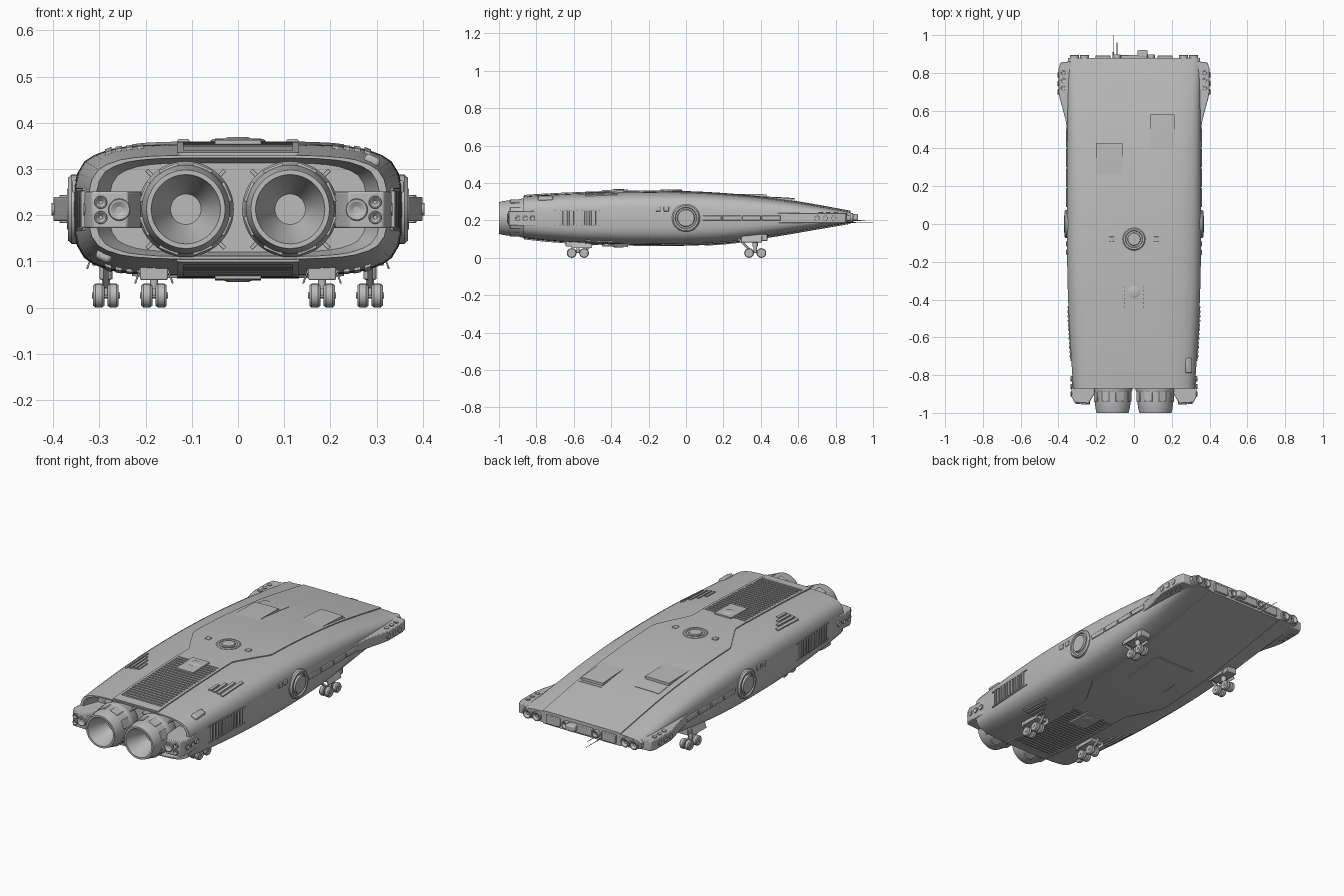
import bpy, bmesh, math
from mathutils import Vector, Euler

if "Cube" in bpy.data.objects:
    bpy.data.objects.remove(bpy.data.objects["Cube"])

grey = bpy.data.materials.new("hull_grey")
grey.diffuse_color = (0.5, 0.5, 0.5, 1)
grey.use_nodes = True
grey.node_tree.nodes["Principled BSDF"].inputs["Base Color"].default_value = grey.diffuse_color
MID = 0.213


# ---------- helpers ----------
def finish(name, bm, bevel=0):
    bmesh.ops.recalc_face_normals(bm, faces=bm.faces)
    me = bpy.data.meshes.new(name)
    bm.to_mesh(me)
    bm.free()
    me.materials.append(grey)
    ob = bpy.data.objects.new(name, me)
    bpy.context.collection.objects.link(ob)
    if bevel:
        m = ob.modifiers.new("bevel", 'BEVEL')
        m.width, m.segments, m.limit_method = bevel, 2, 'ANGLE'
    return ob


def loft(name, rings, bevel=0):
    bm = bmesh.new()
    vs = [[bm.verts.new(p) for p in r] for r in rings]
    n = len(vs[0])
    for a, b in zip(vs, vs[1:]):
        for i in range(n):
            j = (i + 1) % n
            bm.faces.new((a[i], a[j], b[j], b[i]))
    bm.faces.new(vs[0])
    bm.faces.new(vs[-1])
    return finish(name, bm, bevel)


def box(name, loc, size, rot=(0, 0, 0), bevel=0.003):
    bm = bmesh.new()
    bmesh.ops.create_cube(bm, size=1)
    e = Euler(rot).to_matrix()
    for v in bm.verts:
        v.co = e @ Vector([a * b for a, b in zip(v.co, size)]) + Vector(loc)
    return finish(name, bm, bevel)


def turn(name, loc, axis, profile, n=24):
    q = Vector(axis).to_track_quat('Z', 'Y')
    return loft(name, [[Vector(loc) + q @ Vector((r * math.cos(2 * math.pi * i / n),
                r * math.sin(2 * math.pi * i / n), h)) for i in range(n)] for r, h in profile])


def lamp(name, loc, axis, r, d):
    # short tube with a sunken conical lens
    turn(name, loc, axis, [(r, -d), (r, d * .8), (r * .92, d), (r * .75, d), (r * .3, d * .2)], 20)


def prism(name, pts, z0, z1, bevel=0.004):
    return loft(name, [[(x, y, z) for x, y in pts] for z in (z0, z1)], bevel)


# ---------- hull: stations are y, half width, top z, bottom z ----------
ST = [(-.87, .322, .33, .105), (-.75, .33, .338, .092), (-.55, .342, .347, .078),
      (-.3, .352, .354, .07), (0, .355, .352, .07), (.25, .355, .338, .085),
      (.5, .352, .312, .122), (.7, .35, .28, .156), (.88, .35, .247, .187)]
SEC = [(0, 1), (.37, 1), (.57, .985), (.7, .955), (.79, .915), (.88, .83), (.94, .73),
       (.983, .55), (1, .35), (1, 0)]


def station(y):
    y = min(max(y, ST[0][0]), ST[-1][0])
    i = max(k for k in range(len(ST) - 1) if ST[k][0] <= y)
    a, b = ST[i], ST[i + 1]
    p, q = ST[max(i - 1, 0)], ST[min(i + 2, len(ST) - 1)]
    d = b[0] - a[0]
    t = (y - a[0]) / d
    out = []
    for k in (1, 2, 3):
        m0 = (b[k] - p[k]) / (b[0] - p[0]) * d
        m1 = (q[k] - a[k]) / (q[0] - a[0]) * d
        out.append((2*t**3 - 3*t*t + 1) * a[k] + (t**3 - 2*t*t + t) * m0
                   + (3*t*t - 2*t**3) * b[k] + (t**3 - t*t) * m1)
    return out


def ring(y, s=1, at=None):
    w, zt, zb = station(y)
    top = [(x * w * s, MID + z * (zt - MID) * s) for x, z in SEC]
    bot = [(x * w * s, MID - z * (MID - zb) * s) for x, z in SEC[-2::-1]]
    half = top + bot
    pts = half + [(-x, z) for x, z in half[-2:0:-1]]
    return [(x, y if at is None else at, z) for x, z in pts]


def surf(x, y, side):
    # height of the hull skin on its upper (1) or lower (-1) side
    w, zt, zb = station(y)
    h = zt - MID if side > 0 else MID - zb
    f = min(abs(x) / w, .9999)
    for (x0, z0), (x1, z1) in zip(SEC, SEC[1:]):
        if x0 <= f < x1:
            return MID + side * h * (z0 + (z1 - z0) * (f - x0) / (x1 - x0))
    return MID


def patch(name, ys, left, right, side=1, lift=lambda y: .005):
    # raised plate that follows the hull skin
    rings = []
    for y in ys:
        a, b = left(y), right(y)
        xs = [a + (b - a) * i / 8 for i in range(9)]
        up = [(x, y, surf(x, y, side) + side * lift(y)) for x in xs]
        dn = [(x, y, surf(x, y, side) - side * .008) for x in reversed(xs)]
        rings.append(up + dn)
    return loft(name, rings)


def rect(name, x0, x1, y0, y1, side=1, lift=.005, n=6):
    patch(name, [y0 + (y1 - y0) * i / n for i in range(n + 1)],
          lambda y: x0, lambda y: x1, side, lambda y: lift)


ys = [-.87 + 1.75 * i / 48 for i in range(49)]
loft("hull", [ring(-.87, .86, -.79), ring(-.87, .95)] + [ring(y) for y in ys])

# ---------- centre plates, ribbed decks and hatches, above and below ----------
def half(y):
    return .13 + .1 * min(max((y + .23) / .18, 0), 1)


for side, tag in ((1, "upper"), (-1, "lower")):
    py = [-.33 + 1.21 * i / 50 for i in range(51)]
    patch(tag + "_centre_plate", py, lambda y: -half(y), half, side)
    for s in (-1, 1):
        a, b = sorted((s * .118, s * .132))
        rect(tag + "_deck_rail", a, b, -.865, -.33, side, .006, 12)
    for i in range(22):
        y = -.80 + i * .0215
        rect(tag + "_deck_slat", -.118, .118, y, y + .012, side, .005, 1)
    rect(tag + "_deck_end", -.118, .118, -.865, -.815, side, .006, 2)
    rect(tag + "_deck_hatch", -.05, .05, -.45, -.31, side, .012)
    turn(tag + "_hatch_dome", (0, -.36, surf(0, -.36, side)), (0, 0, side),
         [(.032, 0), (.032, .012), (.022, .016)])
rect("belly_hatch", -.12, .12, .1, .32, -1, .009)

# top docking ring and its little lights
zr = surf(0, -.08, 1)
turn("top_ring", (0, -.08, zr), (0, 0, 1), [(.06, -.01), (.06, .007), (.055, .011), (.046, .011),
     (.043, .006), (.034, .006), (.032, .012), (.014, .012)], 40)
for s in (-1, 1):
    box("top_light", (s * .118, -.08, surf(.118, -.08, 1) + .004), (.026, .026, .014))

# raised intakes near the thin end
for x0, x1, y0, y1 in ((-.2, -.06, .24, .43), (.085, .215, .38, .58)):
    patch("top_intake", [y0 + (y1 - y0) * i / 8 for i in range(9)], lambda y: x0, lambda y: x1, 1,
          lambda y: .003 + .016 * (y - y0) / (y1 - y0))
    rect("intake_lip", x0, x1, y1 + .01, y1 + .07 * (x0 < 0) + .015, 1, .007, 2)

# ---------- engines ----------
for s in (-1, 1):
    c = (s * .113, -.78, MID)
    turn("engine_nozzle", c, (0, -1, 0), [(.07, 0), (.099, .05), (.1, .11), (.096, .15), (.096, .156),
         (.09, .2), (.085, .22), (.075, .22), (.071, .205), (.025, .09)], 48)
    turn("engine_collar", c, (0, -1, 0), [(.1, .07), (.104, .08), (.104, .1), (.1, .11)], 48)
    for k in range(8):
        a = (k + .5) * math.pi / 4
        box("nozzle_panel", (c[0] + .096 * math.cos(a), -.905, MID + .096 * math.sin(a)),
            (.008, .07, .045), (0, -a, 0))
    for k in range(4):
        a = (k + .5) * math.pi / 2
        box("engine_strut", (c[0] + .105 * math.cos(a), -.82, MID + .105 * math.sin(a)),
            (.03, .06, .008), (0, -a, 0), .001)

for s in (-1, 1):
    # lamp pods beside the engines
    prism("engine_end_pod", [(s * x, y) for x, y in ((.2, -.78), (.325, -.78), (.332, -.91),
          (.315, -.945), (.24, -.95), (.21, -.9))], .172, .251)
    lamp("pod_big_lamp", (s * .257, -.948, .212), (0, -1, 0), .024, .008)
    for z in (.228, .195):
        lamp("pod_small_lamp", (s * .297, -.945, z), (0, -1, 0), .014, .008)
    # lamp pods at the thin end
    prism("thin_end_pod", [(s * x, y) for x, y in ((.3, .45), (.352, .48), (.362, .55), (.392, .66),
          (.4, .7), (.4, .82), (.39, .855), (.3, .865))], .187, .24)
    for i in range(3):
        lamp("pod_top_lamp", (s * .374, .72 + .04 * i, .24), (0, 0, 1), .012, .004)
        lamp("pod_under_lamp", (s * .374, .72 + .04 * i, .187), (0, 0, -1), .012, .004)
        lamp("pod_side_lamp", (s * .4, .7 + .045 * i, .213), (s, 0, 0), .014, .004)
        lamp("engine_pod_side_lamp", (s * .33, -.9 + .04 * i, .213), (s, 0, 0), .014, .005)
    # side docking port
    turn("side_port", (s * .35, 0, MID), (s, 0, 0), [(.075, -.01), (.075, .01), (.068, .018), (.058, .018),
         (.055, .01), (.047, .01), (.044, .02), (.02, .02)], 40)
    for i in range(2):
        box("side_window", (s * .353, -.15 + .045 * i, .262), (.012, .028, .026))
    # side ribs, strips and frames
    for i in range(11):
        y = -.70 + .0235 * i
        box("side_rib", (s * (station(y)[0] + .001), y, .213), (.012, .012, .08), (0, 0, 0), .002)
    for i in range(4):
        box("side_strip", (s * .355, .14 + .105 * i, .213), (.01, .1, .026))
    for z in (.17, .256):
        box("side_rail", (s * .339, -.58, z), (.01, .29, .006), (0, 0, -s * .05), .001)
    # clawed vents on the shoulders
    for side in (1, -1):
        for i in range(4):
            x0 = .205 + .023 * i
            a, b = sorted((s * x0, s * (x0 + .014)))
            rect("shoulder_vent", a, b, -.54, -.47 + .035 * i, side, .006, 4)
    # lamps on the thin end
    for x in (.315, .262):
        lamp("thin_end_lamp", (s * x, .882, .214), (0, 1, 0), .025, .012)
    box("thin_end_block", (s * .165, .882, .214), (.08, .02, .045))
    lamp("thin_end_small_lamp", (s * .09, .885, .214), (0, 1, 0), .02, .012)

# shoulder bump and thin end fittings
box("shoulder_bump", (.29, -.75, surf(.29, -.75, 1)), (.035, .08, .024), (0, .45, 0), .008)
box("shoulder_bump", (-.29, -.75, surf(.29, -.75, -1)), (.035, .08, .024), (0, .45, 0), .008)
box("thin_end_beam", (0, .883, .214), (.14, .024, .04))
box("thin_end_sensor", (.045, .9, .218), (.055, .04, .035), bevel=.008)
turn("antenna", (-.11, .88, .19), (0, 1, 0), [(.003, -.02), (.003, .03), (.0015, .03), (.0012, .12)], 8)
turn("short_antenna", (-.09, .88, .2), (0, 1, 0), [(.002, -.02), (.0015, .08)], 8)

# ---------- landing gear ----------
WHEEL = [(.012, -.012), (.022, -.012), (.026, -.007), (.026, .007), (.022, .012), (.012, .012)]
for gx, gy, lean in ((.286, .37, -1), (.182, -.578, 1)):
    for s in (-1, 1):
        x, zt = s * gx, surf(gx, gy, -1)
        for dy in (-.033, .033):
            for dx in (-.0155, .0155):
                turn("wheel", (x + dx, gy + dy, .026), (1, 0, 0), WHEEL, 20)
            turn("axle", (x, gy + dy, .026), (1, 0, 0), [(.007, -.03), (.007, .03)], 10)
        box("bogie_beam", (x, gy, .034), (.01, .085, .016))
        turn("gear_leg", (x, gy, .03), (0, 0, 1), [(.009, 0), (.009, .03), (.014, .032),
             (.014, zt)], 14)
        box("gear_housing", (x, gy, zt - .004), (.06, .13, .035))
        box("gear_brace", (x, gy + lean * .065, (.045 + zt) / 2), (.012, .012, zt + .02),
            (lean * -.8, 0, 0))
        for d in (-1, 1):
            box("gear_door", (x + d * .034, gy + lean * .02, zt - .01), (.004, .11, .04),
                (0, -d * .35, 0), .001)

# ---------- smooth shading with sharp edges kept ----------
for ob in bpy.context.scene.objects:
    ob.select_set(True)
    bpy.context.view_layer.objects.active = ob
bpy.ops.object.shade_smooth_by_angle(angle=math.radians(30))
